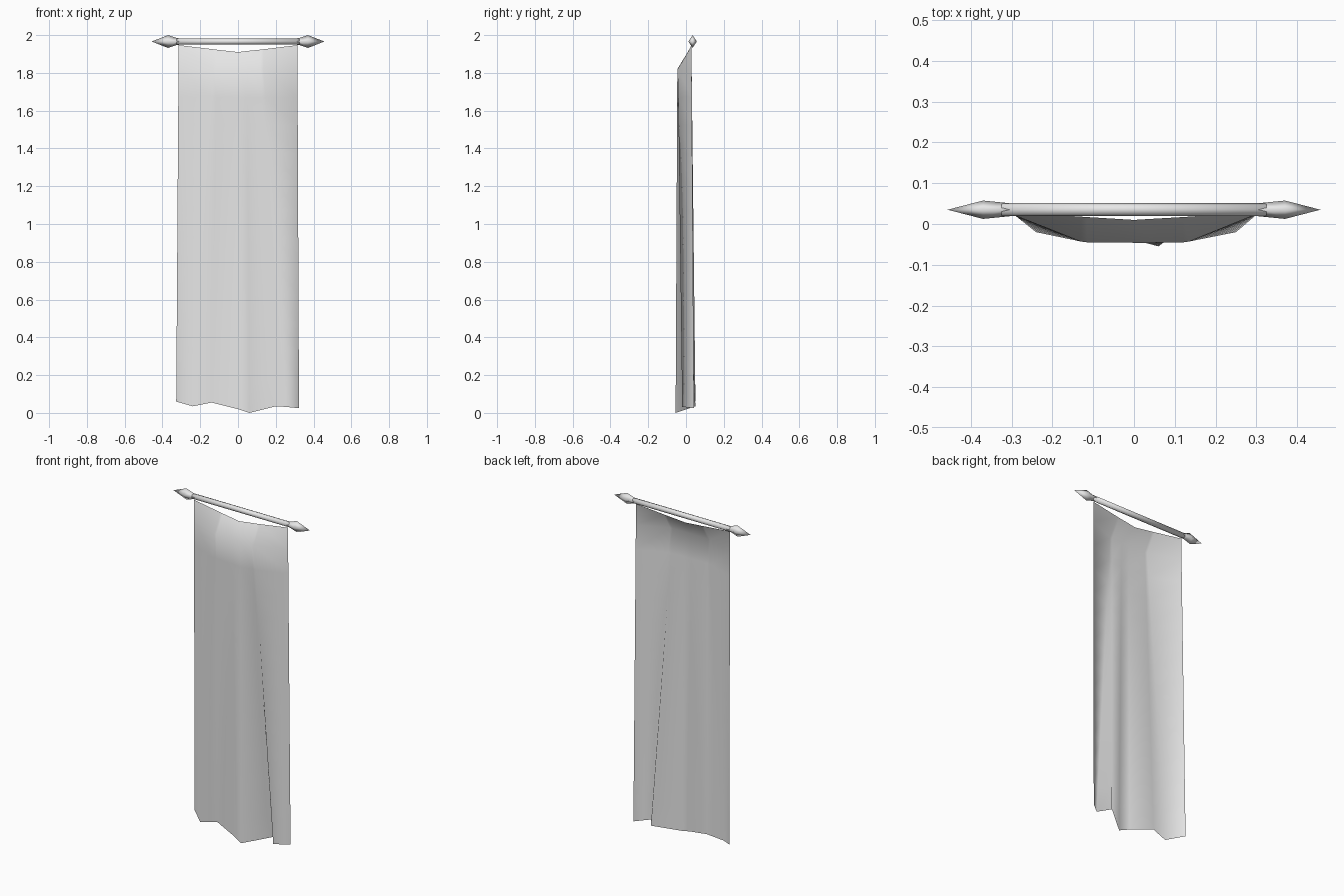
import bpy, bmesh
from math import cos, sin, pi

cube = bpy.data.objects.get("Cube")
if cube:
    bpy.data.objects.remove(cube, do_unlink=True)

POLE_Y, POLE_Z = 0.035, 1.966

grey = bpy.data.materials.new("pale_grey")
grey.use_nodes = True
grey.diffuse_color = (0.8, 0.8, 0.8, 1)
grey.node_tree.nodes["Principled BSDF"].inputs["Base Color"].default_value = (0.8, 0.8, 0.8, 1)


def finish(name, bm):
    """Turn a bmesh into a smooth grey object."""
    mesh = bpy.data.meshes.new(name)
    bm.to_mesh(mesh)
    bm.free()
    mesh.materials.append(grey)
    for face in mesh.polygons:
        face.use_smooth = True
    obj = bpy.data.objects.new(name, mesh)
    bpy.context.collection.objects.link(obj)
    return obj


def turned(name, profile, sides):
    """Sweep (x, y radius, z radius) rings along the x axis."""
    bm = bmesh.new()
    rings = []
    for x, ry, rz in profile:
        rings.append([bm.verts.new((x, POLE_Y + ry * cos(2 * pi * i / sides),
                                    POLE_Z + rz * sin(2 * pi * i / sides)))
                      for i in range(sides)])
    for a, b in zip(rings, rings[1:]):
        for i in range(sides):
            j = (i + 1) % sides
            bm.faces.new((a[i], a[j], b[j], b[i]))
    bm.faces.new(rings[0])
    bm.faces.new(rings[-1])
    bmesh.ops.remove_doubles(bm, verts=bm.verts, dist=0.0005)
    bmesh.ops.recalc_face_normals(bm, faces=bm.faces)
    return finish(name, bm)


# Crossbar and its pointed ends
turned("crossbar", [(-0.325, 0.016, 0.016), (0.325, 0.016, 0.016)], 8)
for side, name in ((1, "left_finial"), (-1, "right_finial")):
    turned(name, [(side * 0.305, 0.016, 0.016), (side * 0.325, 0.018, 0.019),
                  (side * 0.37, 0.0225, 0.034), (side * 0.457, 0, 0)], 4)

# Cloth: top edge, line of the sag, and wavy hem, each as (x, y, z)
top = [(-0.315, 0.03, 1.947), (-0.13, 0.018, 1.925), (-0.115, 0.017, 1.923), (0, 0.01, 1.91),
       (0.05, 0.013, 1.916), (0.12, 0.017, 1.923), (0.135, 0.018, 1.925), (0.315, 0.03, 1.947)]
sag = [(-0.315, 0.03, 1.82), (-0.13, -0.043, 1.82), (-0.115, -0.045, 1.82), (0, -0.046, 1.82),
       (0.05, -0.046, 1.82), (0.12, -0.045, 1.82), (0.135, -0.043, 1.82), (0.315, 0.03, 1.82)]
hem = [(-0.327, 0.05, 0.06), (-0.24, -0.02, 0.035), (-0.14, 0, 0.055), (0, -0.038, 0.02),
       (0.06, -0.055, 0), (0.2, 0.05, 0.035), (0.25, -0.02, 0.032), (0.323, 0.042, 0.025)]

STEPS = 12
rows = [top]
for s in range(STEPS + 1):
    t = s / STEPS
    rows.append([tuple(a + (b - a) * t for a, b in zip(p, q)) for p, q in zip(sag, hem)])

bm = bmesh.new()
grid = [[bm.verts.new(p) for p in row] for row in rows]
for upper, lower in zip(grid, grid[1:]):
    for i in range(len(upper) - 1):
        bm.faces.new((upper[i], lower[i], lower[i + 1], upper[i + 1]))
finish("banner_cloth", bm)
